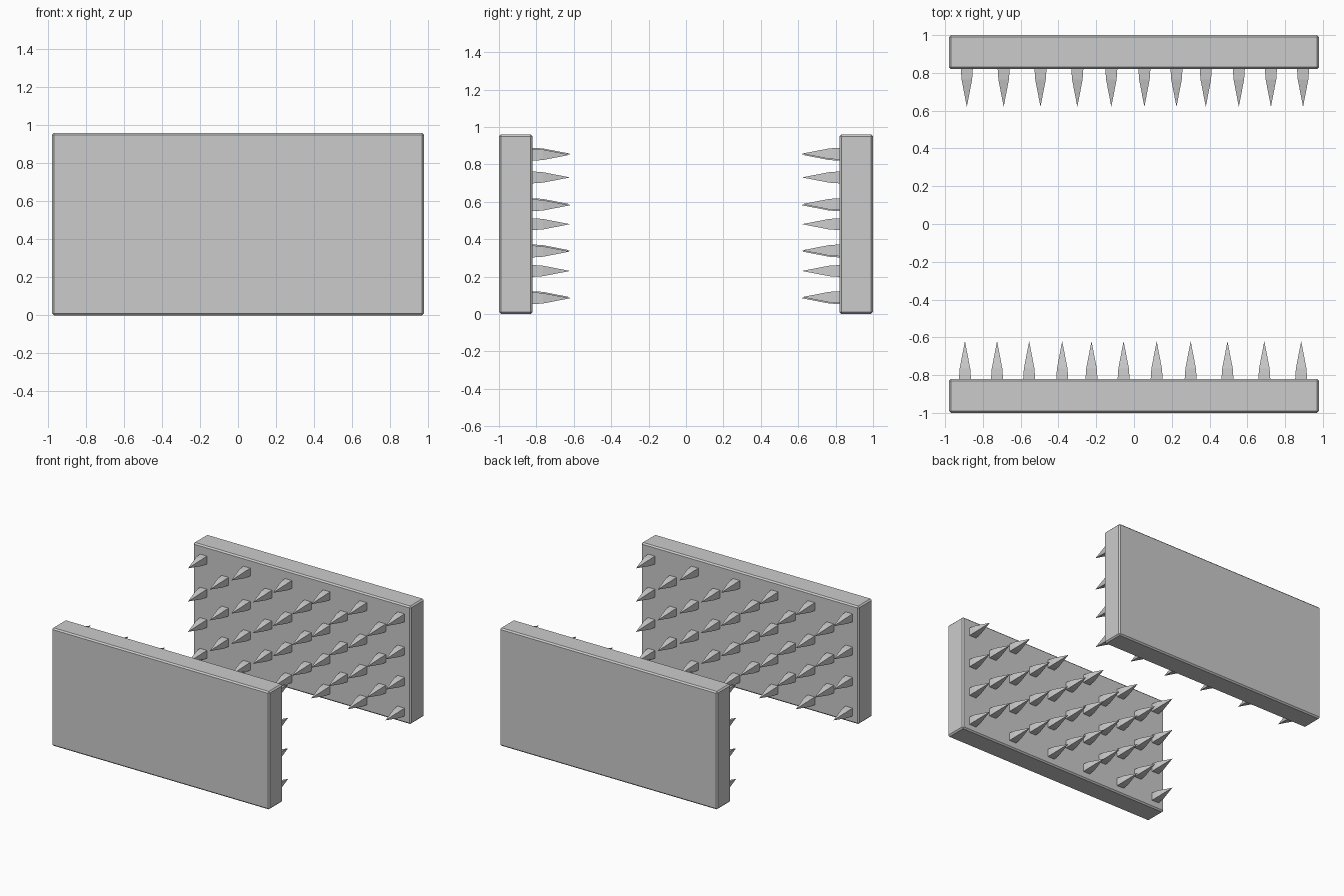
import bpy, bmesh
from mathutils import Matrix, Vector

if "Cube" in bpy.data.objects:
    bpy.data.objects.remove(bpy.data.objects["Cube"], do_unlink=True)

# One plain grey for everything
GREY = (0.6, 0.6, 0.6, 1)
grey = bpy.data.materials.new("stone grey")
grey.use_nodes = True
grey.diffuse_color = GREY
grey.node_tree.nodes["Principled BSDF"].inputs["Base Color"].default_value = GREY

HALF_X, HEIGHT = 0.98, 0.96
INNER, OUTER = 0.82, 1.0          # wall faces along y
TIP, SHOULDER = 0.62, 0.765       # spike point and start of its taper

# Spike columns: even ones carry the four main rows, odd ones the three between
COLUMNS = [-0.885, -0.69, -0.495, -0.30, -0.12, 0.055,
           0.225, 0.38, 0.555, 0.725, 0.895]
MAIN_ROWS = [0.09, 0.34, 0.587, 0.857]
BETWEEN_ROWS = [0.23, 0.48, 0.73]


def finish(bm, name, turn):
    """Turn a bmesh into an object, optionally spun half a turn about z."""
    bmesh.ops.recalc_face_normals(bm, faces=bm.faces)
    mesh = bpy.data.meshes.new(name)
    bm.to_mesh(mesh)
    bm.free()
    if turn:
        mesh.transform(Matrix.Diagonal((-1, -1, 1, 1)))
    mesh.materials.append(grey)
    obj = bpy.data.objects.new(name, mesh)
    bpy.context.collection.objects.link(obj)
    return obj


def make_wall(name, turn):
    bm = bmesh.new()
    size = Matrix.Diagonal((2 * HALF_X, OUTER - INNER, HEIGHT, 1))
    place = Matrix.Translation((0, (INNER + OUTER) / 2, HEIGHT / 2))
    bmesh.ops.create_cube(bm, size=1, matrix=place @ size)
    # Narrow chamfer on every edge
    bmesh.ops.bevel(bm, geom=bm.edges[:], offset=0.011, segments=1, affect='EDGES')
    return finish(bm, name, turn)


def add_spike(bm, x, z):
    """Square peg that narrows slightly, then runs to a point."""
    def ring(y, r):
        return [bm.verts.new((x + sx * r, y, z + sz * r))
                for sx, sz in ((-1, -1), (1, -1), (1, 1), (-1, 1))]
    base, neck = ring(INNER + 0.005, 0.032), ring(SHOULDER, 0.028)
    tip = bm.verts.new(Vector((x, TIP, z)))
    bm.faces.new(base)
    for i in range(4):
        j = (i + 1) % 4
        bm.faces.new((base[i], base[j], neck[j], neck[i]))
        bm.faces.new((neck[i], neck[j], tip))


def make_spikes(name, turn):
    bm = bmesh.new()
    for i, x in enumerate(COLUMNS):
        for z in (BETWEEN_ROWS if i % 2 else MAIN_ROWS):
            # The end column sits a touch lower
            add_spike(bm, x, z - (0.006 if i == 0 else 0))
    return finish(bm, name, turn)


# Two facing walls; the front one is the back one turned around
for side, turn in (("back", False), ("front", True)):
    wall = make_wall(side + "_wall", turn)
    spikes = make_spikes(side + "_spikes", turn)
    spikes.parent = wall
